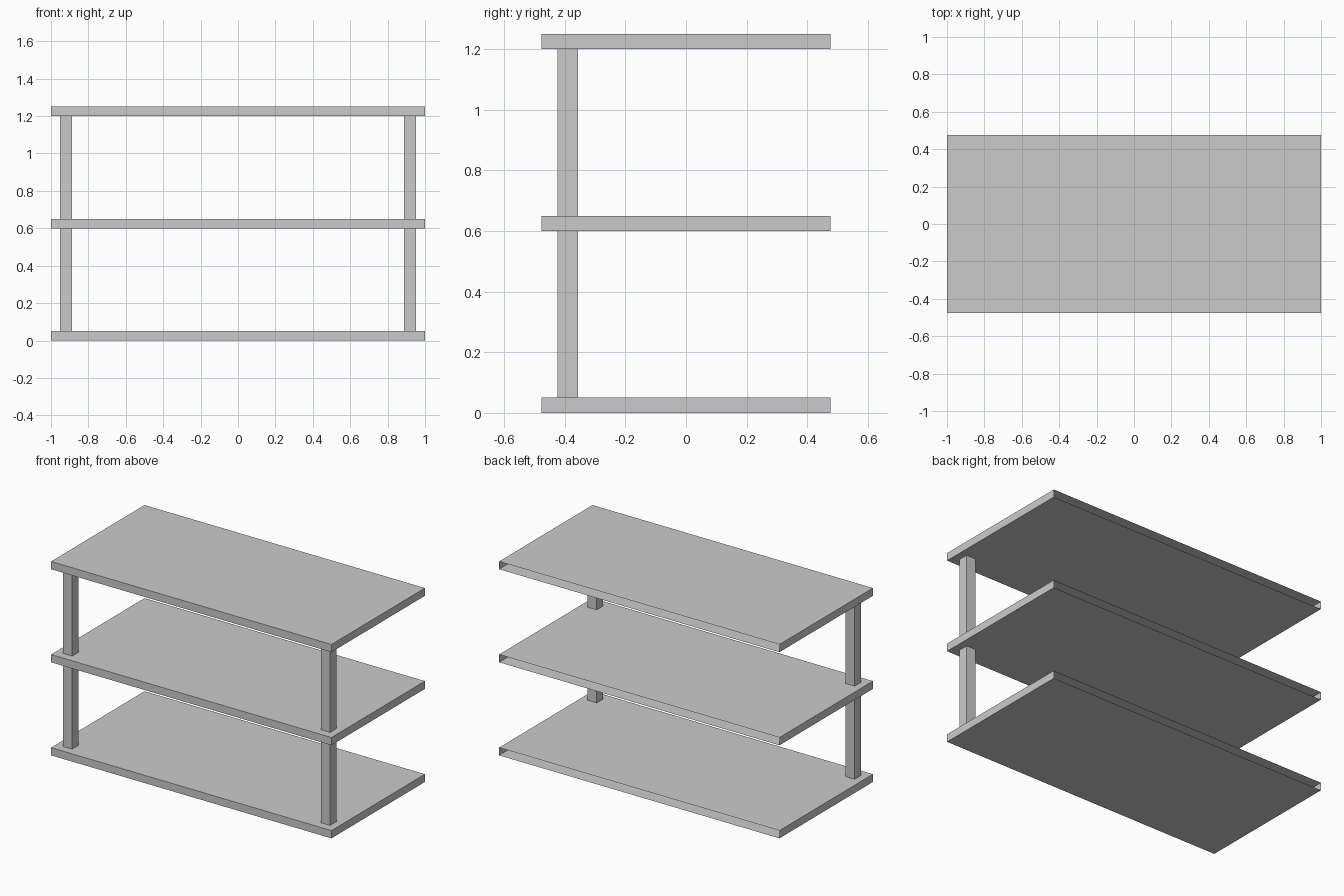
import bpy, bmesh
from mathutils import Matrix, Vector

if "Cube" in bpy.data.objects:
    bpy.data.objects.remove(bpy.data.objects["Cube"])


def open_box(name, lo, hi, open_dirs):
    """Box between two corners, leaving out the faces that look along open_dirs."""
    lo, hi = Vector(lo), Vector(hi)
    bm = bmesh.new()
    bmesh.ops.create_cube(bm, size=1, matrix=Matrix.LocRotScale((lo + hi) / 2, None, hi - lo))
    bm.normal_update()
    gone = [f for f in bm.faces if any(f.normal.dot(Vector(d)) > 0.9 for d in open_dirs)]
    bmesh.ops.delete(bm, geom=gone, context='FACES')
    mesh = bpy.data.meshes.new(name)
    bm.to_mesh(mesh)
    bm.free()
    obj = bpy.data.objects.new(name, mesh)
    bpy.context.collection.objects.link(obj)
    return obj


DEPTH, THICK, STEP = 0.476, 0.05, 0.6

# Three shelf boards, hollow and open at the back edge
for name, z in (("bottom_shelf", 0), ("middle_shelf", STEP), ("top_shelf", 2 * STEP)):
    open_box(name, (-1, -DEPTH, z), (1, DEPTH, z + THICK), [(0, 1, 0)])

# Square front posts between the boards; ends are hidden against the shelves
for level, z in (("lower", 0), ("upper", STEP)):
    for side, x in (("left", -0.92), ("right", 0.92)):
        open_box(f"{level}_{side}_post", (x - 0.033, -0.423, z + THICK),
                 (x + 0.033, -0.357, z + STEP), [(0, 0, 1), (0, 0, -1)])
